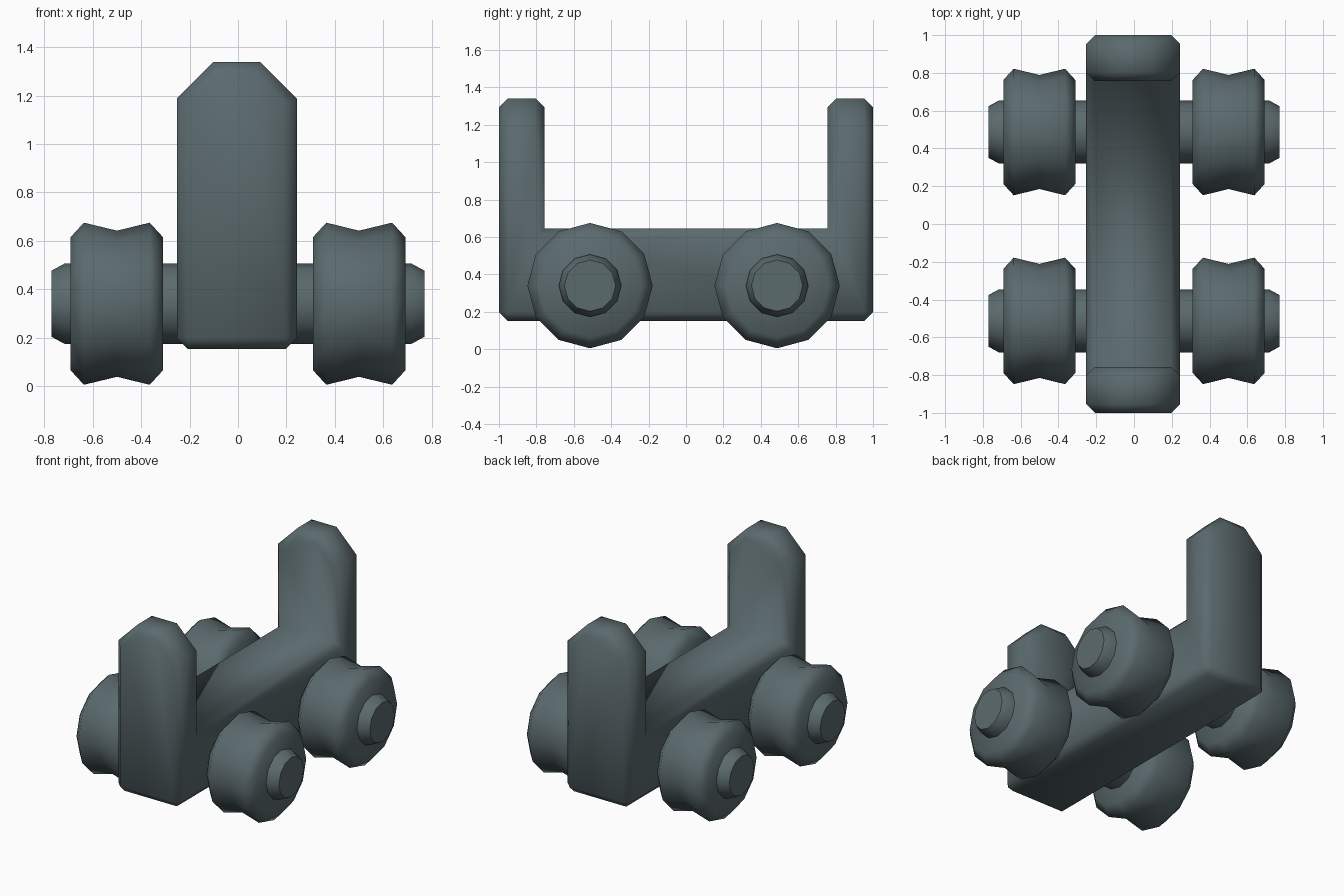
import bpy, bmesh, math

if "Cube" in bpy.data.objects:
    bpy.data.objects.remove(bpy.data.objects["Cube"])

slate = bpy.data.materials.new("slate grey")
slate.diffuse_color = (0.105, 0.145, 0.155, 1)
slate.use_nodes = True
slate.node_tree.nodes["Principled BSDF"].inputs["Base Color"].default_value = slate.diffuse_color


def finish(name, bm):
    bmesh.ops.recalc_face_normals(bm, faces=bm.faces)
    me = bpy.data.meshes.new(name)
    bm.to_mesh(me)
    bm.free()
    me.materials.append(slate)
    ob = bpy.data.objects.new(name, me)
    bpy.context.collection.objects.link(ob)
    bpy.ops.object.select_all(action='DESELECT')
    ob.select_set(True)
    bpy.context.view_layer.objects.active = ob
    bpy.ops.object.shade_smooth_by_angle(angle=math.radians(62))
    return ob


def lathe(name, profile, y, z=0.34, sides=12):
    """Spin an (x, radius) profile around an axle running along x."""
    bm = bmesh.new()
    rings = []
    for x, r in profile:
        rings.append([bm.verts.new((x, y + r * math.sin(a), z + r * math.cos(a)))
                      for a in (2 * math.pi * i / sides for i in range(sides))])
    for a, b in zip(rings, rings[1:]):
        for i in range(sides):
            j = (i + 1) % sides
            bm.faces.new((a[i], a[j], b[j], b[i]))
    bm.faces.new(rings[0])
    bm.faces.new(rings[-1])
    return finish(name, bm)


# Chassis: U-shaped side profile extruded across x
LEFT, RIGHT, TOP = -0.253, 0.243, 1.34
outline = [(-1, 0.152), (1, 0.152), (1, TOP), (0.757, TOP),
           (0.757, 0.645), (-0.757, 0.645), (-0.757, TOP), (-1, TOP)]
bm = bmesh.new()
face = bm.faces.new([bm.verts.new((LEFT, y, z)) for y, z in outline])
ext = bmesh.ops.extrude_face_region(bm, geom=[face])
bmesh.ops.translate(bm, vec=(RIGHT - LEFT, 0, 0),
                    verts=[g for g in ext["geom"] if isinstance(g, bmesh.types.BMVert)])
if face.is_valid and not any(len(f.verts) == 8 and f.calc_center_median().x < -0.2 for f in bm.faces):
    bm.faces.new([v for v in face.verts])
bmesh.ops.recalc_face_normals(bm, faces=bm.faces)
# large chamfers on the post tops
corners = [e for e in bm.edges
           if all(v.co.z > 1.3 for v in e.verts)
           and abs(e.verts[0].co.x - e.verts[1].co.x) < 1e-4]
corners = [e for e in corners if abs(e.verts[0].co.y - e.verts[1].co.y) < 0.5]
bmesh.ops.bevel(bm, geom=corners, offset=0.152, segments=1, affect='EDGES')
bmesh.ops.recalc_face_normals(bm, faces=bm.faces)
# small bevel on every outward right-angled edge
convex = [e for e in bm.edges
          if len(e.link_faces) == 2 and e.calc_face_angle_signed() > math.radians(60)]
bmesh.ops.bevel(bm, geom=convex, offset=0.046, segments=1, affect='EDGES')
finish("chassis", bm)

# Axles with rounded ends, and grooved wheels
axle = [(-0.77, 0.137), (-0.715, 0.167), (0.715, 0.167), (0.77, 0.137)]
wheel = [(0.31, 0.275), (0.365, 0.335), (0.5, 0.302), (0.637, 0.335), (0.692, 0.275)]
for end, y in (("front", -0.513), ("back", 0.487)):
    lathe(end + "_axle", axle, y)
    for side, s in (("left", -1), ("right", 1)):
        lathe(f"{end}_{side}_wheel", [(s * x, r) for x, r in wheel], y)
